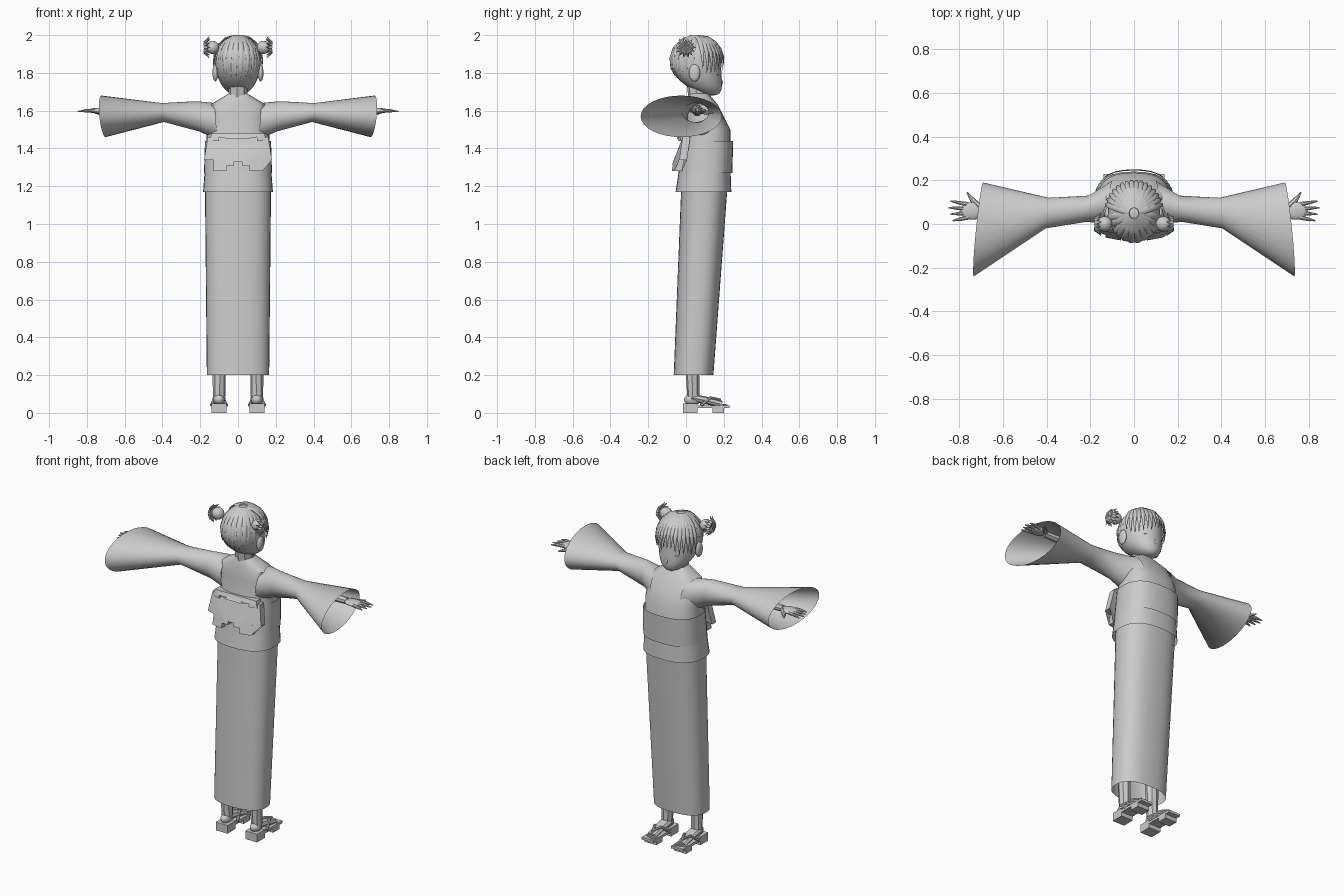
import bpy, bmesh, math, random
from mathutils import Vector

random.seed(4)
cube = bpy.data.objects.get("Cube")
if cube:
    bpy.data.objects.remove(cube, do_unlink=True)

grey = bpy.data.materials.new("plain grey")
grey.use_nodes = True
grey.diffuse_color = (.6, .6, .6, 1)
grey.node_tree.nodes["Principled BSDF"].inputs["Base Color"].default_value = grey.diffuse_color


def finish(bm, name, mirror=False):
    """Turn a bmesh into a smooth-shaded object, mirrored left to right if asked."""
    bmesh.ops.recalc_face_normals(bm, faces=bm.faces)
    mesh = bpy.data.meshes.new(name)
    bm.to_mesh(mesh)
    bm.free()
    mesh.materials.append(grey)
    part = bpy.data.objects.new(name, mesh)
    bpy.context.collection.objects.link(part)
    if mirror:
        part.modifiers.new("mirror", "MIRROR").use_mirror_merge = False
    bpy.ops.object.select_all(action="DESELECT")
    part.select_set(True)
    bpy.context.view_layer.objects.active = part
    bpy.ops.object.shade_smooth_by_angle(angle=math.radians(40))


def skin(bm, rings, caps=True):
    """Bridge a list of equal rings of points."""
    loops = [[bm.verts.new(point) for point in ring] for ring in rings]
    for lower, upper in zip(loops, loops[1:]):
        for i in range(len(lower)):
            bm.faces.new((lower[i - 1], lower[i], upper[i], upper[i - 1]))
    if caps:
        ends = [bm.faces.new(loops[0]), bm.faces.new(loops[-1])]
        bmesh.ops.triangulate(bm, faces=ends)


def oval(count, power=2):
    """Unit superellipse; a higher power is boxier."""
    angles = [math.tau * i / count for i in range(count)]
    return [[math.copysign(abs(value) ** (2 / power), value)
             for value in (math.cos(angle), math.sin(angle))] for angle in angles]


def garment(name, rows):
    """Open loft up z; each row is height, half width, back and front."""
    bm = bmesh.new()
    skin(bm, [[(half * u, (back + front) / 2 + (front - back) / 2 * v, height)
               for u, v in oval(32, 2.5)] for height, half, back, front in rows], caps=False)
    finish(bm, name)


def tube(bm, points, start, tip, outward=(.1, 1, .3), flat=1):
    """Tube tapering from start to tip radius, flattened along the outward direction."""
    points = [Vector(point) for point in points]
    last = len(points) - 1
    rings = []
    for i, point in enumerate(points):
        along = (points[min(i + 1, last)] - points[max(i - 1, 0)]).normalized()
        across = along.cross(Vector(outward)).normalized()
        normal = across.cross(along)
        radius = start + (tip - start) * (i / last) ** 2
        rings.append([point + radius * (across * u + normal * flat * v) for u, v in oval(8)])
    skin(bm, rings)


def ball(bm, centre, size):
    """Ellipsoid with the given half sizes."""
    made = bmesh.ops.create_uvsphere(bm, u_segments=24, v_segments=16, radius=1)["verts"]
    bmesh.ops.scale(bm, verts=made, vec=size)
    bmesh.ops.translate(bm, verts=made, vec=centre)
    return made


def box(bm, low, high):
    """Box between two corners."""
    low, high = Vector(low), Vector(high)
    made = bmesh.ops.create_cube(bm, size=1)["verts"]
    bmesh.ops.scale(bm, verts=made, vec=high - low)
    bmesh.ops.translate(bm, verts=made, vec=(low + high) / 2)


# Clothes
garment("skirt", [(.2, .165, -.065, .145), (1.2, .175, -.025, .22)])
garment("jacket", [(1.17, .185, -.055, .24), (1.3, .175, -.035, .235), (1.5, .165, -.01, .235),
                   (1.57, .16, 0, .2), (1.63, .15, 0, .17), (1.69, .05, .02, .12)])
garment("waist_sash", [(1.27, .18, -.04, .245), (1.44, .175, -.02, .25)])

# Wide sleeves; each row is distance out, back, front, bottom and top
bm = bmesh.new()
rings = []
for out, back, front, bottom, top in [(.12, 0, .2, 1.44, 1.64), (.22, .01, .13, 1.49, 1.65),
                                      (.4, -.02, .12, 1.54, 1.64), (.71, -.24, .19, 1.46, 1.68)]:
    ring = [Vector((out, (back + front) / 2 + (front - back) / 2 * u,
                    (bottom + top) / 2 + (top - bottom) / 2 * v)) for u, v in oval(32)]
    for point in ring:
        point.x += (point.z - 1.57 - point.y) / 10
    rings.append(ring)
skin(bm, rings, caps=False)
finish(bm, "sleeves", mirror=True)


# Bow on the back, with a stepped lower edge
def flap(name, steps, shoulder, offset):
    half = []
    for i, (reach, height) in enumerate(steps):
        if i:
            half.append((steps[i - 1][0], height))
        half.append((reach, height))
    half.append(shoulder)
    outline = half + [(-x, z) for x, z in reversed(half)]
    bm = bmesh.new()
    skin(bm, [[(x, depth + x * x + (z - 1.45) / 5, z) for x, z in outline]
              for depth in (offset, offset + .04)])
    finish(bm, name)


flap("bow_lower_flap", [(.02, 1.33), (.06, 1.31), (.13, 1.28), (.18, 1.34)], (.16, 1.46), -.045)
flap("bow_upper_flap", [(.05, 1.45), (.1, 1.46), (.15, 1.44)], (.14, 1.48), -.05)

# Head: an ellipsoid drawn down and forward to the chin
skull, skull_size = Vector((0, .05, 1.86)), Vector((.12, .135, .135))
bm = bmesh.new()
for vert in ball(bm, skull, skull_size):
    drop = max(0, skull.z - vert.co.z) / skull_size.z
    vert.co.y += .09 * drop ** 2
    vert.co.z -= .045 * drop
finish(bm, "head")
bm = bmesh.new()
tube(bm, [(0, .07, 1.62), (0, .06, 1.69), (0, .05, 1.78)], .05, .05)
finish(bm, "neck")
bm = bmesh.new()
ball(bm, (0, .18, 1.75), (.01, .015, .02))
ball(bm, (0, .175, 1.71), (.02, .01, .005))
finish(bm, "nose_and_lips")
bm = bmesh.new()
ball(bm, (.045, .165, 1.79), (.02, .01, .005))
finish(bm, "closed_eyes", mirror=True)
bm = bmesh.new()
ball(bm, (.12, .045, 1.8), (.015, .03, .045))
finish(bm, "ears", mirror=True)


# Hair locks laid over the skull
def lock(bm, turn, end, lift):
    turn = math.radians(turn)
    path = []
    for i in range(6):
        rise = math.radians(80 + (end - 80) * i / 5)
        way = Vector((math.sin(turn) * math.cos(rise), math.cos(turn) * math.cos(rise), math.sin(rise)))
        path.append(skull + way * skull_size * (1 + lift * math.sqrt(i / 5)))
    tube(bm, path, .018, .001, outward=path[3] - skull, flat=.4)


bm = bmesh.new()
for turn in range(-75, 80, 10):
    lock(bm, turn, random.uniform(-20, -5) - abs(turn) / 10, lift=.14)
finish(bm, "fringe")
bm = bmesh.new()
for turn in range(95, 270, 15):
    lock(bm, turn + random.uniform(-4, 4), -40, lift=0)
finish(bm, "back_hair")

# Side buns with spiky tufts
bm = bmesh.new()
bun = Vector((.135, 0, 1.935))
ball(bm, bun, (.035, .035, .035))
for i in range(14):
    angle = math.tau * i / 14
    out = Vector((.3, math.cos(angle), math.sin(angle)))
    root = bun + Vector((.03, 0, 0))
    tube(bm, [root, root + out * .03, bun + out * random.uniform(.045, .06)], .012, .001,
         outward=(1, 0, 0))
finish(bm, "hair_buns", mirror=True)

# Forearms and hands
bm = bmesh.new()
wrist = Vector((.7, .06, 1.6))
tube(bm, [wrist - Vector((.3, 0, 0)), wrist], .03, .02)
ball(bm, wrist + Vector((.04, 0, 0)), (.055, .04, .015))
for i in range(4):
    spread = i - 1.5
    knuckle = wrist + Vector((.06, spread * .02, 0))
    length = .09 - .01 * abs(spread - .5)
    tube(bm, [knuckle, knuckle + Vector((length / 2, spread * .005, 0)),
              knuckle + Vector((length, spread * .01, -.005))], .011, .003)
tube(bm, [wrist + Vector((.01, .02, 0)), wrist + Vector((.04, .05, -.01)),
          wrist + Vector((.065, .085, -.01))], .015, .003, outward=(0, 0, 1))
finish(bm, "hands", mirror=True)

# Legs and feet
bm = bmesh.new()
tube(bm, [(.1, .04, .06), (.1, .035, .2), (.1, .035, .45)], .032, .045)
finish(bm, "legs", mirror=True)
bm = bmesh.new()
ball(bm, (.1, .035, .07), (.03, .045, .03))
tube(bm, [(.1, .03, .08), (.1, .11, .065), (.1, .19, .045)], .035, .03, outward=(0, 0, 1), flat=.6)
for i in range(5):
    toe = Vector((.075 + i * .0125, .18, .04))
    tube(bm, [toe, toe + Vector((0, .04 - i * .005, 0))], .009, .005, outward=(0, 0, 1))
finish(bm, "feet", mirror=True)

# Raised sandals with a forked strap
bm = bmesh.new()
box(bm, (.06, -.015, .025), (.14, .23, .04))
box(bm, (.06, -.015, 0), (.14, .06, .05))
box(bm, (.06, .14, 0), (.14, .2, .03))
finish(bm, "sandal_soles", mirror=True)
bm = bmesh.new()
for edge in (.06, .14):
    tube(bm, [(edge, .08, .04), ((edge + .1) / 2, .13, .08), (.1, .18, .07), (.1, .19, .03)],
         .009, .006, outward=(.2, 0, 1))
finish(bm, "sandal_straps", mirror=True)
